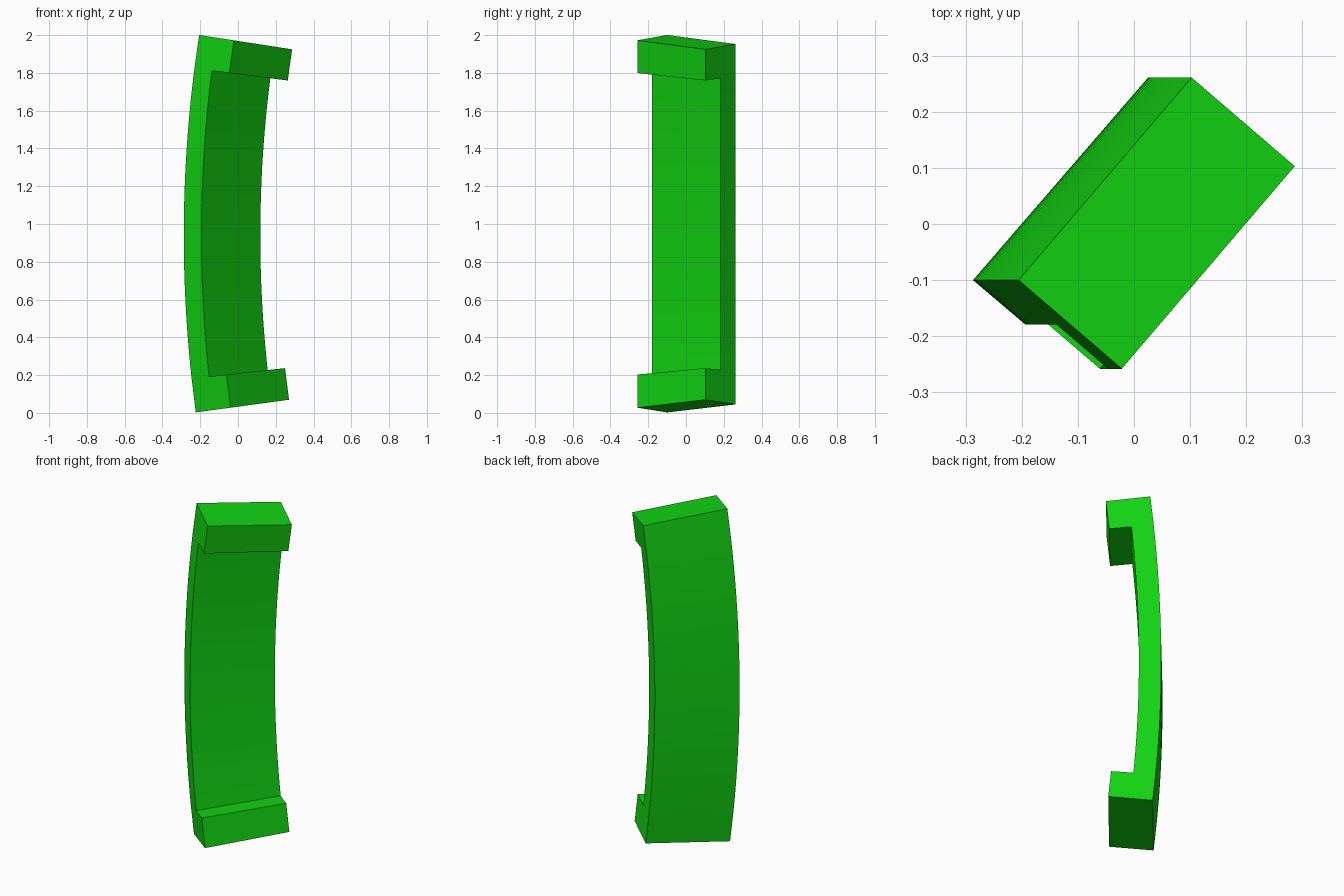
import bpy, bmesh, math
from mathutils import Vector

if "Cube" in bpy.data.objects:
    bpy.data.objects.remove(bpy.data.objects["Cube"], do_unlink=True)

# Bend circle (axis along y) and bracket dimensions
RADIUS, CENTER_X, CENTER_Z = 6.95, 6.663, 0.94
BOTTOM, LOWER_LIP, UPPER_LIP, TOP = -0.1353, -0.1092, 0.1274, 0.1532
SEGMENTS = 20
DEPTH = Vector((0.186, -0.158, 0))   # outer face to lip face
WIDTH = Vector((0.312, 0.361, 0))    # across the band
ORIGIN = Vector((0, -0.1, 0))        # outer front edge

green = bpy.data.materials.new("bright green")
green.use_nodes = True
color = (0.006, 0.66, 0.006, 1)
green.diffuse_color = color
green.node_tree.nodes["Principled BSDF"].inputs["Base Color"].default_value = color

# C-shaped side profile made of quads; z holds the bend angle for now
angles = [BOTTOM]
angles += [LOWER_LIP + (UPPER_LIP - LOWER_LIP) * i / SEGMENTS for i in range(SEGMENTS + 1)]
angles += [TOP]
bm = bmesh.new()


def cell(u0, u1, a0, a1):
    corners = [(u0, a0), (u1, a0), (u1, a1), (u0, a1)]
    bm.faces.new([bm.verts.new(ORIGIN + DEPTH * u + Vector((0, 0, a))) for u, a in corners])


for a0, a1 in zip(angles, angles[1:]):
    cell(0, 0.5, a0, a1)                      # curved web
cell(0.5, 1, BOTTOM, LOWER_LIP)               # lower lip
cell(0.5, 1, UPPER_LIP, TOP)                  # upper lip
bmesh.ops.remove_doubles(bm, verts=bm.verts, dist=1e-5)

# Extrude across the width
ext = bmesh.ops.extrude_face_region(bm, geom=bm.faces[:], use_keep_orig=True)
bmesh.ops.translate(bm, vec=WIDTH, verts=[g for g in ext["geom"] if isinstance(g, bmesh.types.BMVert)])

# Bend around the y axis
for v in bm.verts:
    r, a = RADIUS - v.co.x, v.co.z
    v.co.x = CENTER_X - r * math.cos(a)
    v.co.z = CENTER_Z + r * math.sin(a)
bmesh.ops.recalc_face_normals(bm, faces=bm.faces)

mesh = bpy.data.meshes.new("curved_bracket")
bm.to_mesh(mesh)
bm.free()
mesh.materials.append(green)
bracket = bpy.data.objects.new("curved_bracket", mesh)
bpy.context.collection.objects.link(bracket)
